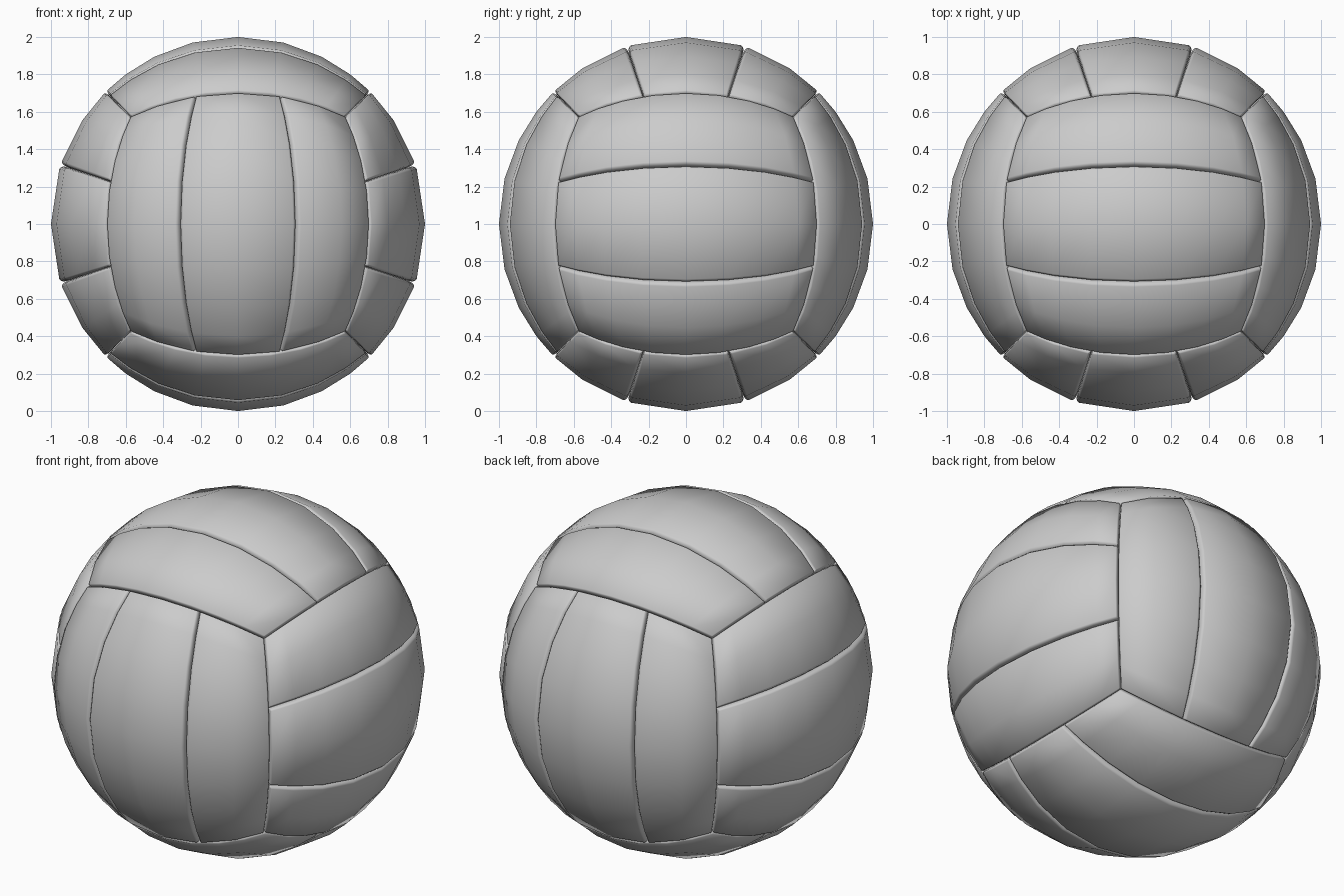
import bpy, math
from mathutils import Vector

if "Cube" in bpy.data.objects:
    bpy.data.objects.remove(bpy.data.objects["Cube"])

# Rounded rim of a panel: (distance in from the seam, radius)
RIM = [(0.0, 0.965), (0.005, 0.984), (0.012, 0.994), (0.024, 1.0)]
SEGMENTS = 8      # facets along a strip
ACROSS = 2        # facets across a strip
CENTRE = Vector((0, 0, 1))


def stations(lo, hi, n):
    """Parameter and radius pairs across a panel, with a rim at both ends."""
    out = [(lo + d, r) for d, r in RIM]
    out += [(lo + (hi - lo) * i / n, 1.0) for i in range(1, n)]
    out += [(hi - d, r) for d, r in reversed(RIM)]
    return out


def panel(name, normal, along, lo, hi):
    """One strip of a cube face, projected onto the ball."""
    across = normal.cross(along)
    us, vs = stations(-1, 1, SEGMENTS), stations(lo, hi, ACROSS)
    verts = [CENTRE + (normal + along * u + across * v).normalized() * min(ru, rv)
             for v, rv in vs for u, ru in us]
    w = len(us)
    faces = [(j * w + i, j * w + i + 1, (j + 1) * w + i + 1, (j + 1) * w + i)
             for j in range(len(vs) - 1) for i in range(w - 1)]
    mesh = bpy.data.meshes.new(name)
    mesh.from_pydata(verts, [], faces)
    mesh.update()
    mesh.shade_smooth()
    ob = bpy.data.objects.new(name, mesh)
    bpy.context.collection.objects.link(ob)


# Six sides: outward direction and the direction its strips run
X, Y, Z = Vector((1, 0, 0)), Vector((0, 1, 0)), Vector((0, 0, 1))
sides = {"front": (-Y, Z), "back": (Y, Z), "right": (X, Y),
         "left": (-X, Y), "top": (Z, X), "bottom": (-Z, X)}

# Three strips on every side
for side, (normal, along) in sides.items():
    for k in range(3):
        lo = -1 + k * 2 / 3
        panel(f"{side}_panel_{k + 1}", normal, along, lo, lo + 2 / 3)
